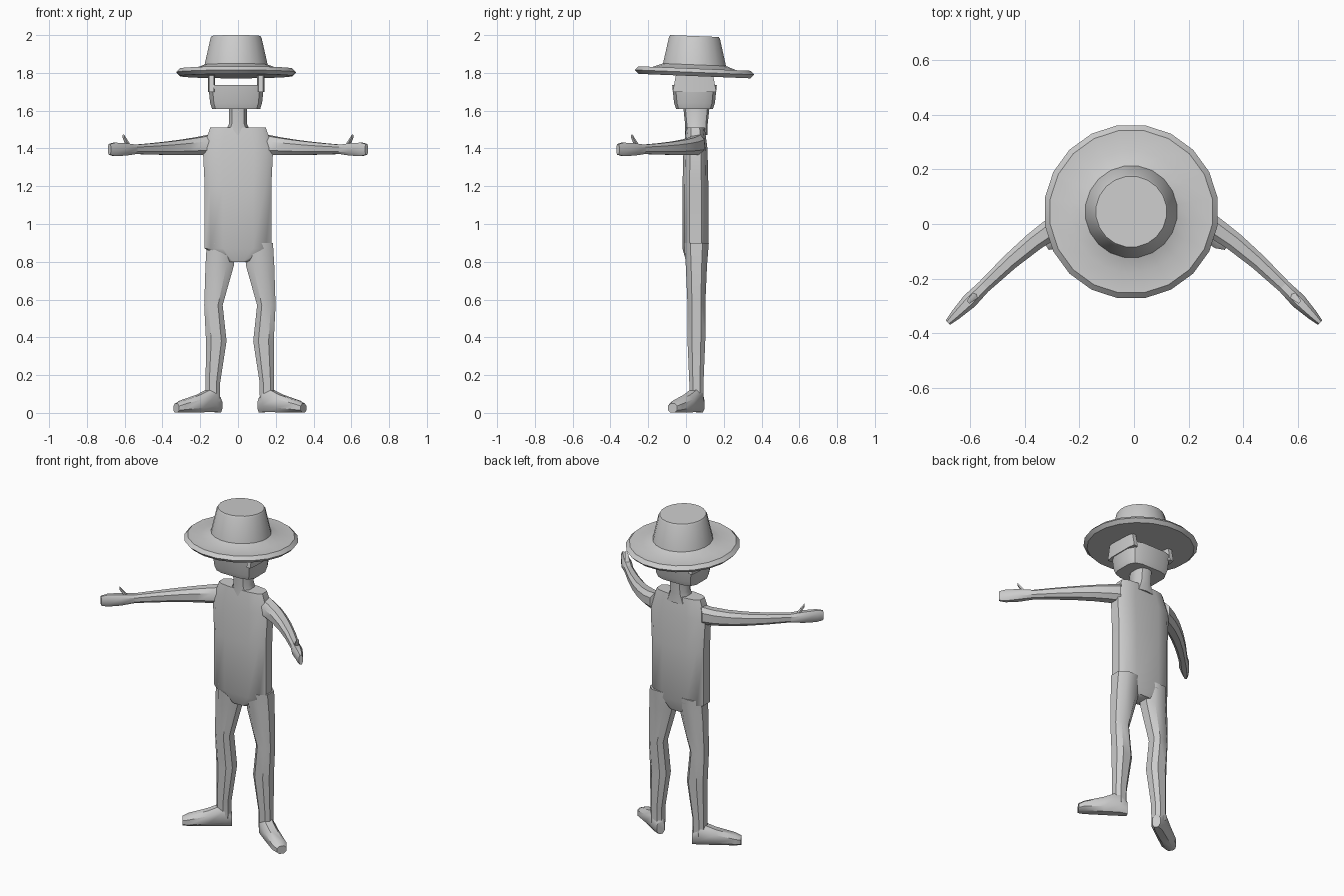
import bpy, bmesh, math
from mathutils import Vector

if "Cube" in bpy.data.objects:
    bpy.data.objects.remove(bpy.data.objects["Cube"], do_unlink=True)

shade = (0.6, 0.6, 0.6, 1)
grey = bpy.data.materials.new("plain grey")
grey.use_nodes = True
grey.diffuse_color = shade
grey.node_tree.nodes["Principled BSDF"].inputs["Base Color"].default_value = shade

RIGHTWARD = Vector((1, 0, 0))
BACKWARD = Vector((0, 1, 0))
UPWARD = Vector((0, 0, 1))


def squared(value, power):
    """Push a circle coordinate outward, so that a round section becomes boxy."""
    return math.copysign(abs(value) ** power, value)


def loft(name, joints, widths, depths, across=RIGHTWARD, along=BACKWARD, sides=10, power=0.8):
    """Skin a closed tube over one ring per joint, with half widths and half depths."""
    bm = bmesh.new()
    rings = []
    for joint, width, depth in zip(joints, widths, depths):
        ring = []
        for step in range(sides):
            turn = math.tau * (step + 0.5) / sides
            offset = across * width * squared(math.cos(turn), power)
            offset = offset + along * depth * squared(math.sin(turn), power)
            ring.append(bm.verts.new(Vector(joint) + offset))
        rings.append(ring)
    for lower, upper in zip(rings, rings[1:]):
        for step in range(sides):
            after = (step + 1) % sides
            bm.faces.new((lower[step], lower[after], upper[after], upper[step]))
    bm.faces.new(rings[0])
    bm.faces.new(rings[-1])
    bmesh.ops.recalc_face_normals(bm, faces=bm.faces)
    mesh = bpy.data.meshes.new(name)
    bm.to_mesh(mesh)
    bm.free()
    mesh.materials.append(grey)
    part = bpy.data.objects.new(name, mesh)
    bpy.context.collection.objects.link(part)
    bpy.ops.object.select_all(action="DESELECT")
    part.select_set(True)
    bpy.context.view_layer.objects.active = part
    bpy.ops.object.shade_smooth_by_angle(angle=math.radians(40))


def column(x, y, heights):
    """Joints stacked straight up."""
    return [Vector((x, y, height)) for height in heights]


def blend(start, end, amount):
    return start + (end - start) * amount


# Torso, narrowing at the crotch and the shoulders
torso_widths = [0.06, 0.18, 0.18, 0.19, 0.15]
loft("torso", column(0, 0.05, [0.8, 0.87, 1.2, 1.4, 1.51]), torso_widths,
     [0.05, 0.07, 0.07, 0.065, 0.05], sides=12, power=0.6)

# Neck, flaring into the shoulders
loft("neck", column(0, 0.055, [1.47, 1.53, 1.67]), [0.08, 0.05, 0.05], [0.06, 0.06, 0.075])

# Jaw block, and the side walls that leave an open slot under the hat
head_x, head_y = -0.01, 0.045
head_width, head_depth, wall = 0.15, 0.12, 0.02
loft("jaw", column(head_x, head_y, [1.61, 1.64, 1.735]),
     [head_width - wall, head_width - wall / 2, head_width],
     [head_depth - wall, head_depth - wall / 2, head_depth], sides=12, power=0.5)
for side, label in ((-1, "right"), (1, "left")):
    loft(label + "_head_wall", column(head_x + side * (head_width - wall), head_y, [1.7, 1.8]),
         [wall, wall], [head_depth, head_depth - wall], sides=8, power=0.5)

# Hat in one skin: underside, rounded rim, brim, crown; it dips toward the back
brim, crown, rim = 0.32, 0.13, 0.02
brim_height = 1.803
hat_radii = [crown, brim - rim, brim, brim - rim, brim * 0.7, crown * 1.3, crown * 1.05, crown]
hat_heights = [brim_height + rim * lift for lift in (-1, -1, 0, 1, 1, 2)] + [1.985, 1.995]
loft("hat", column(head_x, head_y, hat_heights), hat_radii, hat_radii,
     along=BACKWARD - UPWARD * 0.04, sides=20, power=1)

for side, label in ((-1, "right"), (1, "left")):
    # Arm, curving forward from shoulder to wrist and thinning steadily
    shoulder = Vector((side * 0.14, 0.06, 1.42))
    elbow = Vector((side * 0.3, 0.02, 1.4))
    wrist = Vector((side * 0.55, -0.23, 1.395))
    amounts = [step / 5 for step in range(6)]
    arm = [blend(blend(shoulder, elbow, t), blend(elbow, wrist, t), t) for t in amounts]
    thickness = [0.056 - 0.03 * t for t in amounts]
    reach = Vector((side, -1, 0)).normalized()
    palm_side = reach.cross(UPWARD)
    loft(label + "_arm", arm, thickness, thickness, palm_side, UPWARD, sides=8)

    # Hand and raised thumb
    fingertip = wrist + reach * 0.185
    loft(label + "_hand", [blend(wrist, fingertip, t) for t in (-0.1, 0.4, 0.8, 1)],
         [0.025, 0.03, 0.02, 0.012], [0.025, 0.035, 0.038, 0.03], palm_side, UPWARD, sides=8)
    knuckle = wrist + reach * 0.03
    loft(label + "_thumb", [knuckle, knuckle + reach * 0.05 + UPWARD * 0.07],
         [0.018, 0.008], [0.02, 0.01], palm_side, UPWARD, sides=6)

    # Leg through hip, groin, knee, calf and ankle
    leg = [Vector((0.01 + side * out, 0.055, height)) for out, height in
           ((0.1, 0.9), (0.107, 0.78), (0.14, 0.57), (0.125, 0.38), (0.143, 0.16), (0.143, 0.06))]
    loft(label + "_leg", leg, [0.08, 0.08, 0.052, 0.058, 0.041, 0.04],
         [0.07, 0.06, 0.05, 0.05, 0.04, 0.04], sides=8)

    # Foot, turned outward, sloping from instep to toe and resting on the floor
    ankle = Vector((leg[-1].x, 0.055, 0))
    stride = Vector((side * 0.185, -0.12, 0))
    slopes = [0.04, 0.07, 0.05, 0.033, 0.025]
    foot = [ankle + stride * t + UPWARD * slope for t, slope in zip((-0.2, 0, 0.4, 0.9, 1.05), slopes)]
    loft(label + "_foot", foot, [0.025, 0.045, 0.045, 0.045, 0.03], slopes,
         stride.normalized().cross(UPWARD), UPWARD, sides=8)
